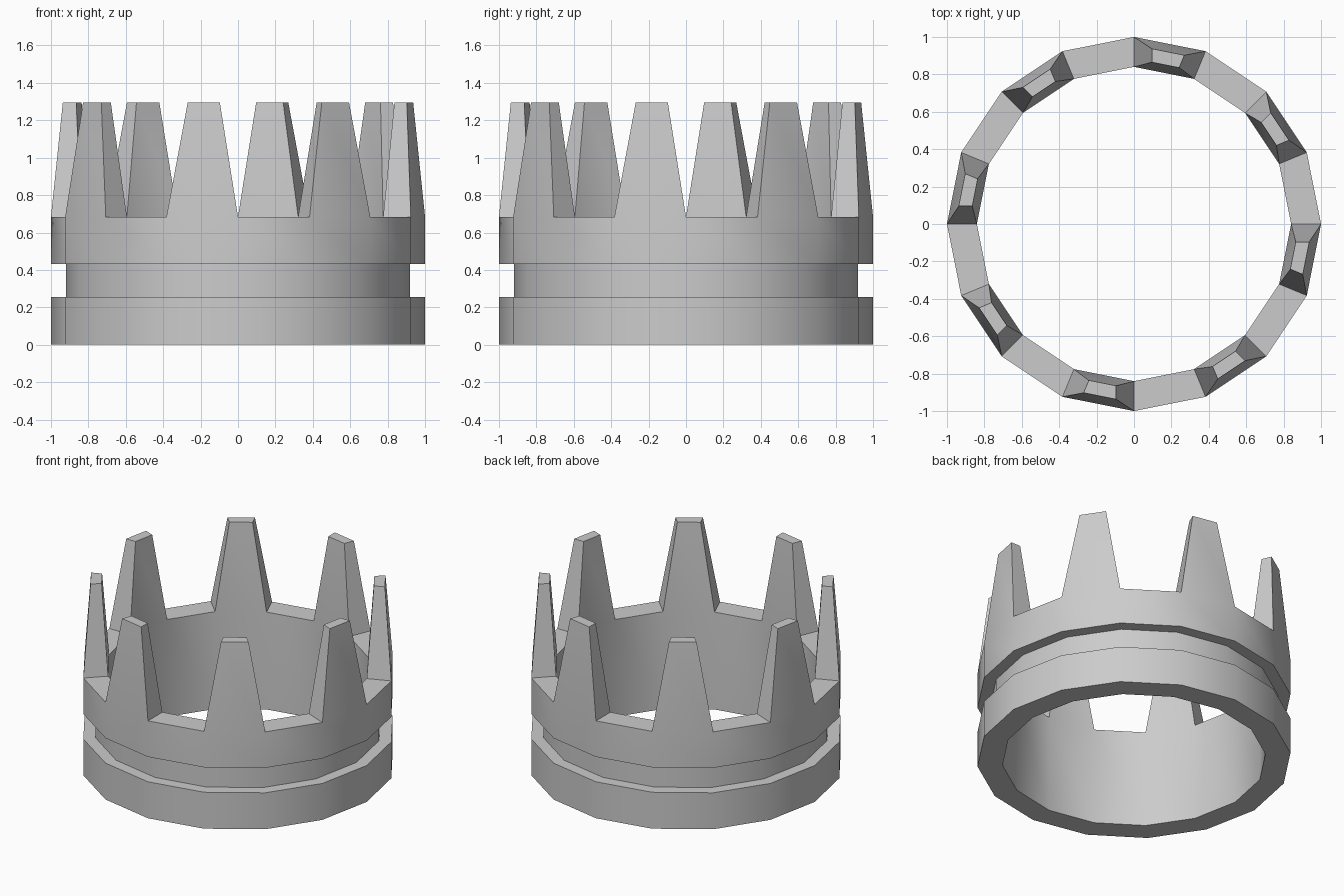
import bpy, bmesh
from math import cos, sin, pi
from mathutils import Vector

if "Cube" in bpy.data.objects:
    bpy.data.objects.remove(bpy.data.objects["Cube"])

SIDES = 16
TIP_Z, TAPER = 1.294, 0.45
# Cross-section of the band (radius, z); the last edge wraps over the flat rim
PROFILE = [(1, 0.684), (1, 0.431), (0.92, 0.431), (0.92, 0.256),
           (1, 0.256), (1, 0), (0.84, 0), (0.84, 0.684)]

bm = bmesh.new()

# Grooved band
rings = [[bm.verts.new((r * cos(2 * pi * i / SIDES), r * sin(2 * pi * i / SIDES), z))
          for i in range(SIDES)] for r, z in PROFILE]
rim = []
for j, ring in enumerate(rings):
    nxt = rings[(j + 1) % len(rings)]
    for i in range(SIDES):
        k = (i + 1) % SIDES
        f = bm.faces.new((ring[i], nxt[i], nxt[k], ring[k]))
        if j == len(rings) - 1:
            rim.append(f)
bmesh.ops.recalc_face_normals(bm, faces=bm.faces[:])

# Tapered points on every other rim segment
for f in rim[1::2]:
    top = bmesh.ops.extrude_discrete_faces(bm, faces=[f])["faces"][0]
    centre = top.calc_center_median()
    for v in top.verts:
        v.co = centre + (v.co - centre) * TAPER
        v.co.z = TIP_Z
bmesh.ops.remove_doubles(bm, verts=bm.verts[:], dist=0.0001)
bmesh.ops.recalc_face_normals(bm, faces=bm.faces[:])

mesh = bpy.data.meshes.new("crown_ring")
bm.to_mesh(mesh)
bm.free()
crown = bpy.data.objects.new("crown_ring", mesh)
bpy.context.collection.objects.link(crown)
bpy.context.view_layer.objects.active = crown
crown.select_set(True)
bpy.ops.object.shade_smooth_by_angle(angle=pi / 6)
